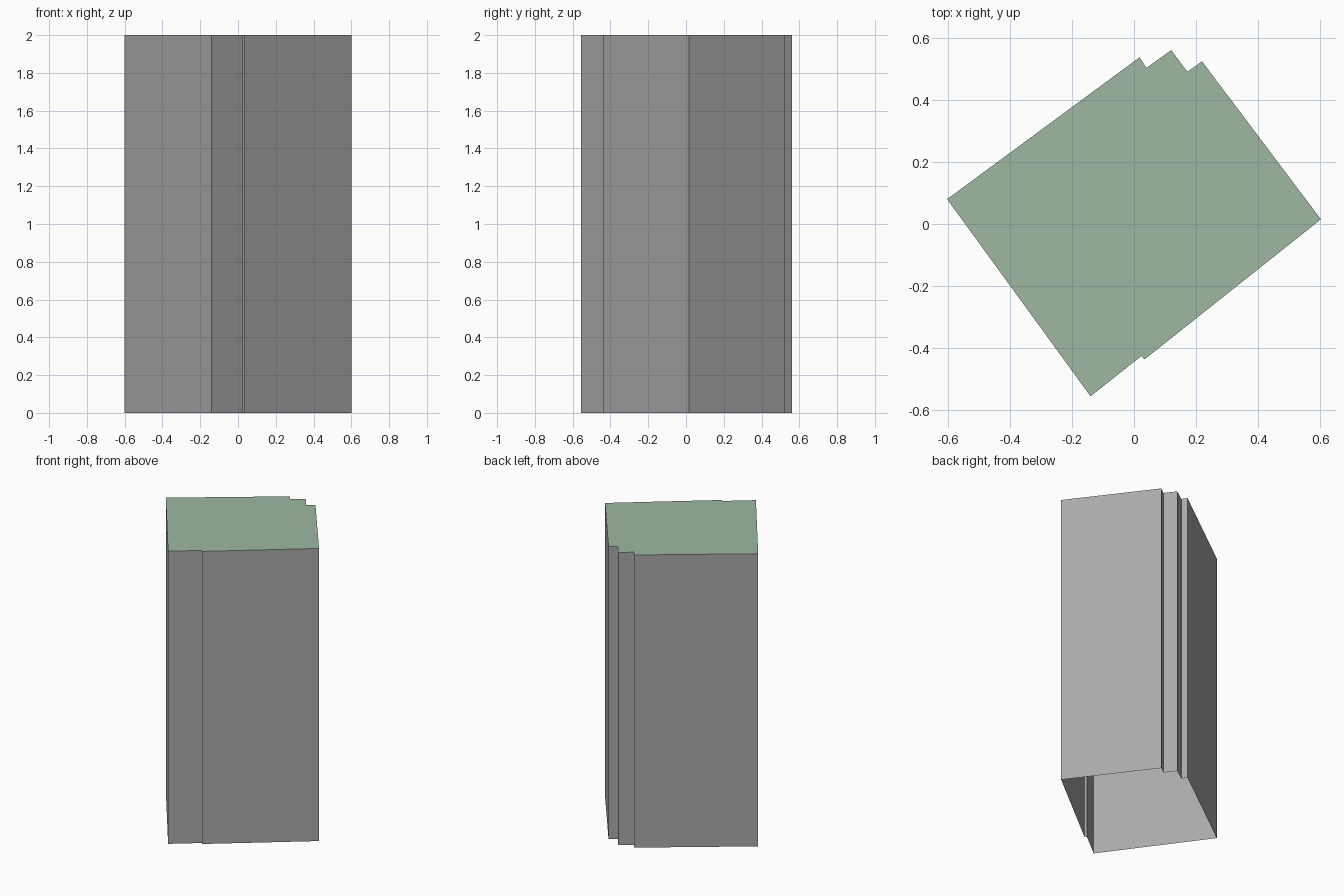
import bpy

if "Cube" in bpy.data.objects:
    bpy.data.objects.remove(bpy.data.objects["Cube"])

HEIGHT = 2.0

# Footprint outline, counter-clockwise seen from above
OUTLINE = [
    (-0.602, 0.080), (-0.140, -0.555), (0.024, -0.425), (0.034, -0.436),
    (0.602, 0.015), (0.219, 0.524), (0.172, 0.490), (0.120, 0.560),
    (0.040, 0.503), (0.018, 0.537),
]


def material(name, rgb):
    mat = bpy.data.materials.new(name)
    mat.diffuse_color = (*rgb, 1.0)
    mat.use_nodes = True
    mat.node_tree.nodes["Principled BSDF"].inputs["Base Color"].default_value = mat.diffuse_color
    return mat


def add_part(name, verts, faces, mat):
    mesh = bpy.data.meshes.new(name)
    mesh.from_pydata(verts, [], faces)
    mesh.materials.append(mat)
    mesh.update()
    obj = bpy.data.objects.new(name, mesh)
    bpy.context.collection.objects.link(obj)
    return obj


wall_grey = material("wall grey", (0.40, 0.40, 0.40))
roof_green = material("roof pale green", (0.34, 0.48, 0.35))

n = len(OUTLINE)
bottom = [(x, y, 0.0) for x, y in OUTLINE]
top = [(x, y, HEIGHT) for x, y in OUTLINE]

# Walls: one flat quad per outline edge, open underneath
add_part("walls", bottom + top,
         [(i, (i + 1) % n, n + (i + 1) % n, n + i) for i in range(n)],
         wall_grey)

# Flat roof
add_part("roof", top, [tuple(range(n))], roof_green)
